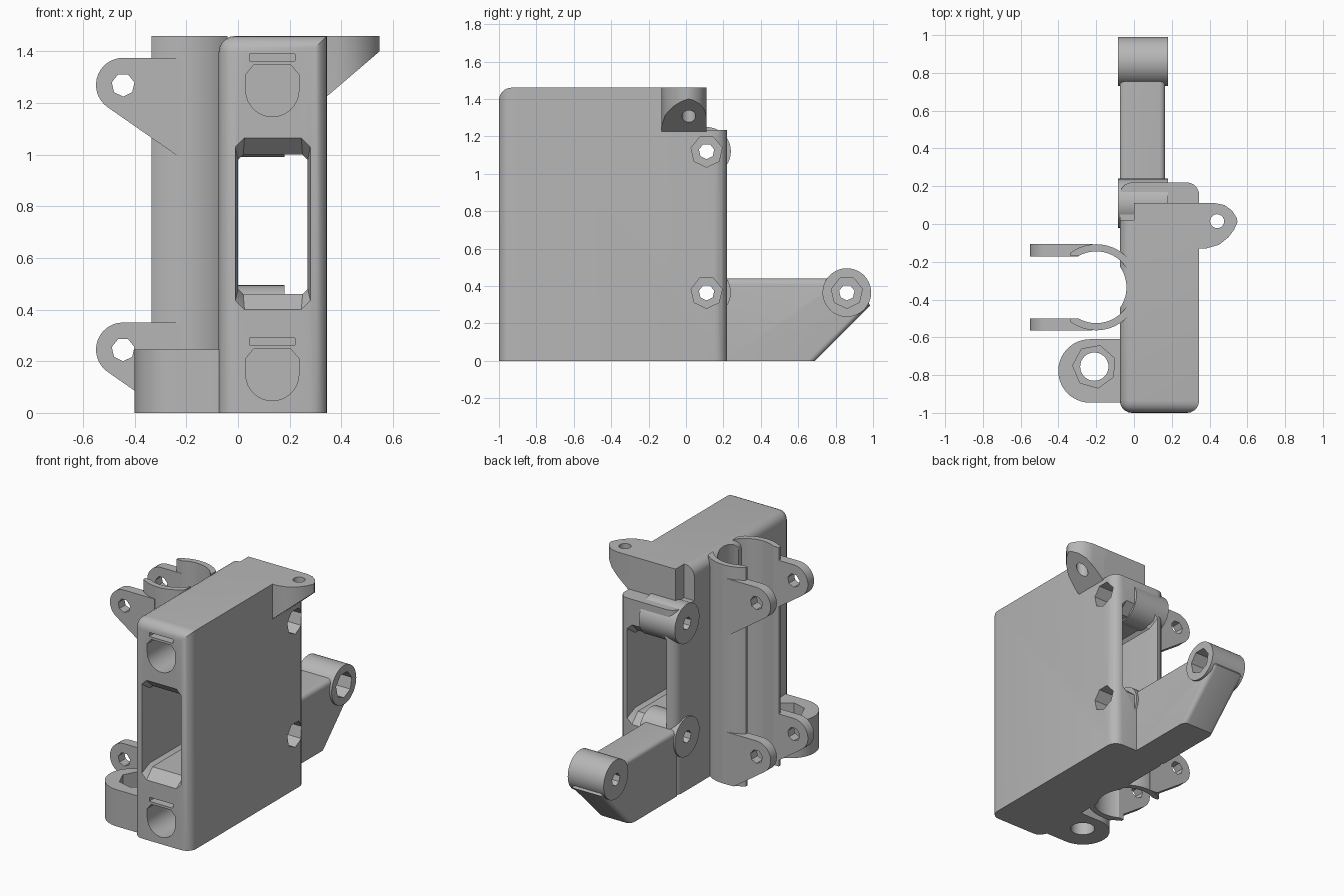
import bpy
import bmesh
from math import cos, sin, pi, radians

old = bpy.data.objects.get("Cube")
if old:
    bpy.data.objects.remove(old, do_unlink=True)

grey = bpy.data.materials.new("light grey plastic")
grey.use_nodes = True
GREY = (0.47, 0.47, 0.47, 1)
grey.diffuse_color = GREY
for node in grey.node_tree.nodes:
    if node.type == 'BSDF_PRINCIPLED':
        node.inputs["Base Color"].default_value = GREY


def place(axis, p, a):
    return {'x': (a, p[0], p[1]), 'y': (p[0], a, p[1]), 'z': (p[0], p[1], a)}[axis]


def arc(c, r, start=0, end=360, n=32):
    """Points on an arc; a full turn leaves out the repeated last point."""
    steps = n if end - start == 360 else n - 1
    angles = [radians(start + (end - start) * i / steps) for i in range(n)]
    return [(c[0] + r * cos(t), c[1] + r * sin(t)) for t in angles]


def rect(x0, x1, y0, y1, cut=0.0):
    """Rectangle with optional chamfered corners."""
    if not cut:
        return [(x0, y0), (x1, y0), (x1, y1), (x0, y1)]
    return [(x0 + cut, y0), (x1 - cut, y0), (x1, y0 + cut), (x1, y1 - cut),
            (x1 - cut, y1), (x0 + cut, y1), (x0, y1 - cut), (x0, y0 + cut)]


def loft(name, axis, sections, bevel=None, offset=0.0):
    """Solid through matching outlines given as (position, points)."""
    bm = bmesh.new()
    rings = [[bm.verts.new(place(axis, p, a)) for p in pts] for a, pts in sections]
    n = len(rings[0])
    bm.faces.new(rings[0])
    bm.faces.new(rings[-1])
    for lower, upper in zip(rings, rings[1:]):
        for i in range(n):
            j = (i + 1) % n
            bm.faces.new((lower[i], lower[j], upper[j], upper[i]))
    bmesh.ops.recalc_face_normals(bm, faces=bm.faces)
    if bevel:
        edges = [e for e in bm.edges if bevel(e.verts[0].co, e.verts[1].co)]
        bmesh.ops.bevel(bm, geom=edges, offset=offset, segments=5,
                        profile=0.5, affect='EDGES')
    mesh = bpy.data.meshes.new(name)
    bm.to_mesh(mesh)
    bm.free()
    mesh.materials.append(grey)
    obj = bpy.data.objects.new(name, mesh)
    bpy.context.collection.objects.link(obj)
    return obj


def prism(name, axis, pts, lo, hi, **kw):
    return loft(name, axis, [(lo, pts), (hi, pts)], **kw)


def cut(targets, *cutters):
    """Subtract the cutters from each target, then discard them."""
    for obj in targets:
        bpy.context.view_layer.objects.active = obj
        for cutter in cutters:
            mod = obj.modifiers.new("cut", 'BOOLEAN')
            mod.operation = 'DIFFERENCE'
            mod.solver = 'EXACT'
            mod.object = cutter
            bpy.ops.object.modifier_apply(modifier=mod.name)
    for cutter in cutters:
        bpy.data.objects.remove(cutter, do_unlink=True)


# Main body: rounded uprights, rounded front top edge and one long top edge
def body_edges(a, b):
    upright = abs(a.z - b.z) > 1
    top = min(a.z, b.z) > 1.4
    return upright or (top and (max(a.y, b.y) < -0.9 or max(a.x, b.x) < 0))


body = prism("body", 'z', rect(-0.075, 0.345, -1, 0.22), 0, 1.46,
             bevel=body_edges, offset=0.065)

# Step at the upper rear
cut([body],
    prism("step", 'z', rect(-0.5, 0.6, 0.11, 0.5), 1.235, 1.6),
    prism("side_step", 'z', rect(-0.5, 0.0, 0.02, 0.5), 1.235, 1.6))

# Window right through, flared at both ends
inner = rect(0.0, 0.27, 0.46, 1.0, 0.02)
outer = rect(-0.01, 0.28, 0.4, 1.065, 0.035)
cut([body], loft("window", 'y', [(-1.01, outer), (-1, outer), (-0.93, inner),
                                 (0.15, inner), (0.22, outer), (0.23, outer)]))

# Front finger pockets with a slot above each
for z in (0.15, 1.25):
    pocket = arc((0.133, z), 0.103, 180, 360, 16)
    pocket += [(0.236, z + 0.06), (0.205, z + 0.097), (0.06, z + 0.097), (0.03, z + 0.06)]
    cut([body],
        prism("pocket", 'y', pocket, -1.1, -0.72),
        prism("slot", 'y', rect(0.045, 0.22, z + 0.113, z + 0.14), -1.1, -0.85))

# Rear arm with rounded long edges
arm = prism("rear_arm", 'x',
            [(0.2, 0), (0.69, 0), (0.985, 0.295), (0.9, 0.44), (0.2, 0.44)], -0.075, 0.165,
            bevel=lambda a, b: a.x == b.x and max(a.z, b.z) > 0.1 and max(a.y, b.y) > 0.3,
            offset=0.03)

# Pivot knuckles, each with a bolt hole and a nut pocket
pivots = [("upper_knuckle", 0.11, 1.12, 0.18, body),
          ("lower_knuckle", 0.11, 0.365, 0.18, body),
          ("arm_knuckle", 0.86, 0.365, 0.07, arm)]
for name, y, z, nut_start, host in pivots:
    knuckle = prism(name, 'x', arc((y, z), 0.13, n=40), -0.085, 0.18)
    cut([knuckle, host],
        prism("bolt", 'x', arc((y, z), 0.042, 13, 373, 7), -0.3, 0.6),
        prism("nut", 'x', arc((y, z), 0.085, 13, 373, 7), nut_start, 0.6))

# Top lug on the left side, sloping underneath
lug_plan = [(0.2, 0.11), (0.43, 0.11), (0.48, 0.1), (0.52, 0.07), (0.545, 0.03),
            (0.548, 0.01), (0.53, -0.03), (0.5, -0.07), (0.45, -0.11), (0.38, -0.13), (0.2, -0.13)]
top_lug = prism("top_lug", 'z', lug_plan, 1.225, 1.46)
cut([top_lug],
    prism("slope", 'y', [(0.34, 1.222), (0.56, 1.41), (0.56, 1.1), (0.34, 1.1)], -0.3, 0.3),
    prism("lug_hole", 'z', arc((0.44, 0.015), 0.037, n=20), 1, 1.6))

# Open tube clamp along the right side
TUBE = (-0.2, -0.335)
tube = prism("clamp_tube", 'z', arc(TUBE, 0.228, n=64), 0, 1.46)
cut([tube],
    prism("bore", 'z', arc(TUBE, 0.19, n=64), -0.1, 1.6),
    prism("trim", 'z', rect(-0.6, -0.335, -0.7, 0), -0.1, 1.6),
    prism("opening", 'z', rect(-0.6, -0.24, -0.5, -0.17), -0.1, 1.6),
    prism("inside", 'z', rect(-0.04, 0.2, -0.7, 0), -0.1, 1.6))
cut([body], prism("body_bore", 'z', arc((-0.23, -0.335), 0.19, n=64), -0.1, 1.6))

# Two pairs of clamp ears
for level, z in (("lower", 0.245), ("upper", 1.27)):
    ear = [(-0.22, z + 0.105)] + arc((-0.445, z), 0.105, 90, 235, 16)
    ear += [(-0.28, z - 0.243), (-0.22, max(z - 0.285, 0))]
    for side, y in (("front", -0.565), ("rear", -0.172)):
        part = prism(f"{level}_{side}_ear", 'y', ear, y, y + 0.065)
        cut([part],
            prism("ear_hole", 'y', arc((-0.445, z), 0.045, 13, 373, 7), -1, 1),
            prism("ear_bore", 'z', arc(TUBE, 0.19, n=64), -0.1, 1.6))

# Foot lug with a bolt hole and a nut pocket from above
foot = [(-0.03, -0.61)] + arc((-0.233, -0.778), 0.168, 90, 270, 24) + [(-0.03, -0.946)]
foot_lug = prism("foot_lug", 'z', foot, 0, 0.245)
cut([foot_lug],
    prism("foot_bolt", 'z', arc((-0.21, -0.755), 0.075, n=32), -0.1, 0.5),
    prism("foot_nut", 'z', arc((-0.21, -0.755), 0.115, 23, 383, 7), 0.12, 0.5))
cut([body], prism("foot_nut_relief", 'z', arc((-0.21, -0.755), 0.115, 23, 383, 7), 0.12, 0.245))

# Smooth rounded surfaces while keeping edges crisp
bpy.ops.object.select_all(action='DESELECT')
for obj in bpy.context.collection.objects:
    if obj.type == 'MESH' and grey.name in obj.data.materials:
        obj.select_set(True)
        bpy.context.view_layer.objects.active = obj
bpy.ops.object.shade_smooth_by_angle(angle=radians(30))
